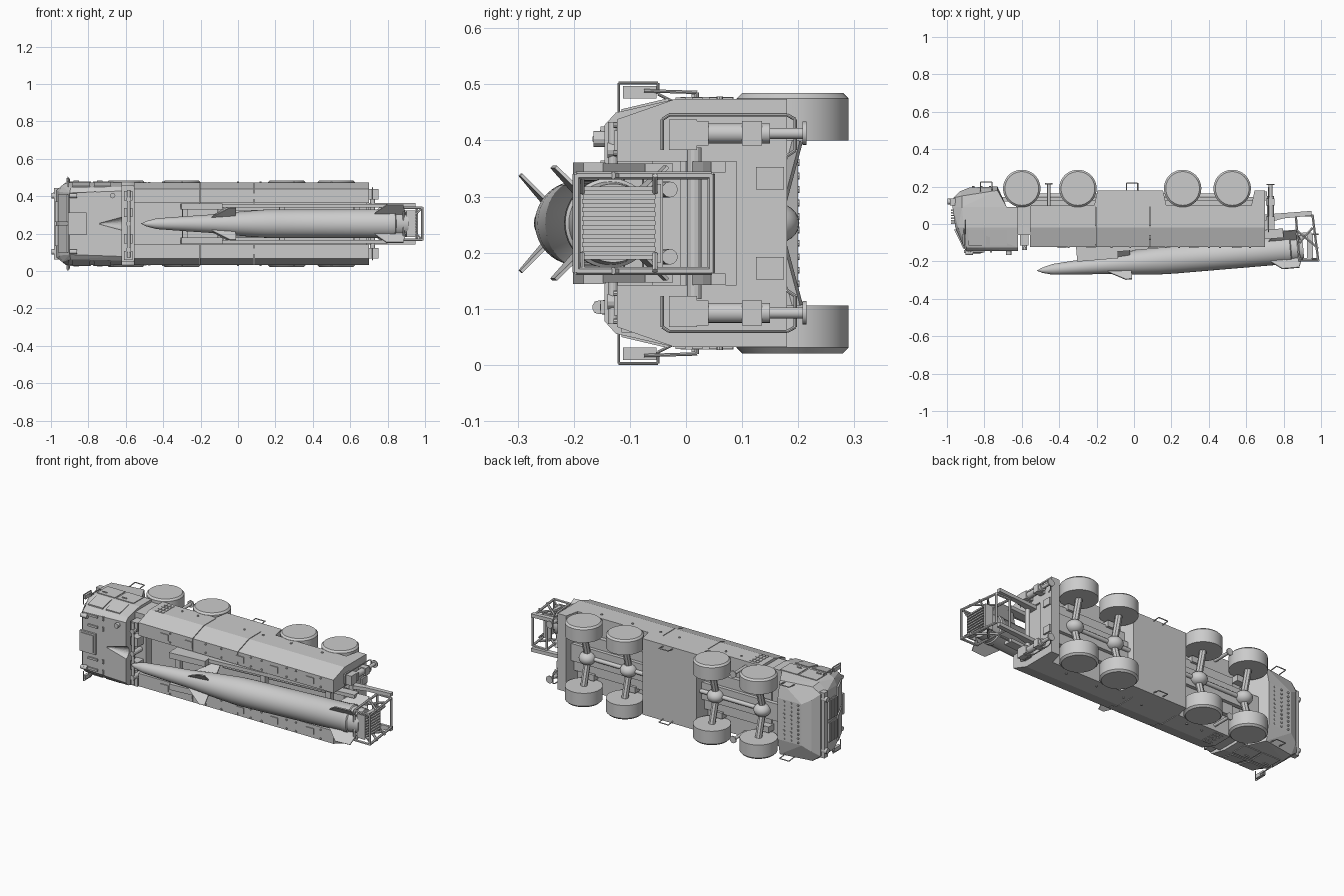
import bpy, bmesh, math
from mathutils import Vector, Matrix

if "Cube" in bpy.data.objects:
    bpy.data.objects.remove(bpy.data.objects["Cube"])

C = 0.2525  # centre plane height: the vehicle lies on its side, so z is its lateral axis
ALL = (1, -1)

def box(bm, x0, x1, y0, y1, w0, w1):
    m = Matrix.Translation(((x0+x1)/2, (y0+y1)/2, (w0+w1)/2)) @ Matrix.Diagonal((x1-x0, y1-y0, w1-w0, 1))
    bmesh.ops.create_cube(bm, size=1, matrix=m)

def prism(bm, pts, a, b, axis='w'):
    # axis 'w': profile in (x, y); axis 'x': profile in (y, w)
    f = (lambda p, t: (p[0], p[1], t)) if axis == 'w' else (lambda p, t: (t, p[0], p[1]))
    A = [bm.verts.new(f(p, a)) for p in pts]
    B = [bm.verts.new(f(p, b)) for p in pts]
    bm.faces.new(A)
    bm.faces.new(B)
    for i in range(len(pts)):
        j = (i+1) % len(pts)
        bm.faces.new((A[i], A[j], B[j], B[i]))

def rod(bm, p, q, r, r2=None, n=12):
    p, q = Vector(p), Vector(q)
    m = Matrix.Translation((p+q)/2) @ (q-p).to_track_quat('Z', 'Y').to_matrix().to_4x4()
    bmesh.ops.create_cone(bm, cap_ends=True, segments=n, radius1=r, radius2=r if r2 is None else r2,
                          depth=(q-p).length, matrix=m)

def pipe(bm, pts, r, n=8):
    for p, q in zip(pts, pts[1:]):
        rod(bm, p, q, r, n=n)

def hull(bm, pts):
    v = [bm.verts.new((x, y, s*w)) for x, y, w in pts for s in ALL]
    bmesh.ops.convex_hull(bm, input=v)
    bmesh.ops.dissolve_limit(bm, angle_limit=0.02, verts=bm.verts[:], edges=bm.edges[:])

def finish(bm, name, mirror=False, smooth=False, mat=None):
    if mat:
        bmesh.ops.transform(bm, matrix=mat, verts=bm.verts[:])
    bmesh.ops.recalc_face_normals(bm, faces=bm.faces[:])
    me = bpy.data.meshes.new(name)
    for f in bm.faces:
        f.smooth = smooth
    bm.to_mesh(me)
    bm.free()
    if smooth:
        me.set_sharp_from_angle(angle=math.radians(35))
    ob = bpy.data.objects.new(name, me)
    ob.location.z = C
    bpy.context.collection.objects.link(ob)
    if mirror:
        mod = ob.modifiers.new('mirror', 'MIRROR')
        mod.use_axis = (False, False, True)
    return ob

N = bmesh.new
TILT = Matrix.Translation((-0.52, -0.25, 0)) @ Matrix.Rotation(math.atan2(0.12, 1.42), 4, 'Z')

# Cab: faceted upper shell and lower nose
bm = N()
hull(bm, [(-.90, -.145, .165), (-.62, -.145, .175), (-.895, -.125, .19), (-.62, -.125, .197),
          (-.94, -.02, .205), (-.62, -.02, .221), (-.91, -.02, .221), (-.97, .09, .18),
          (-.92, .09, .221), (-.62, .09, .221), (-.955, -.02, .17)])
cab = finish(bm, 'cab')
bm = N()
hull(bm, [(-.97, .09, .18), (-.92, .09, .221), (-.68, .09, .221), (-.965, .14, .18), (-.92, .15, .215),
          (-.93, .175, .15), (-.73, .18, .215), (-.73, .20, .12), (-.88, .195, .12)])
finish(bm, 'cab_lower_nose')
# Recess in the roof for the missile tip
bm = N()
rod(bm, (-.74, -.145, 0), (-.60, -.152, 0), .003, .042, 24)
cut = finish(bm, 'nose_recess_cutter')
cut.hide_render = True
cut.hide_viewport = True
mod = cab.modifiers.new('recess', 'BOOLEAN')
mod.object = cut
mod.operation = 'DIFFERENCE'

# Cab glass, doors and front panels
bm = N()
prism(bm, [(-.903, -.130), (-.949, -.03), (-.962, -.03), (-.913, -.130)], .008, .155)
for x0, x1 in ((-.885, -.79), (-.77, -.68)):
    prism(bm, [(-.115, .196), (-.03, .215), (-.03, .223), (-.115, .203)], x0, x1, 'x')
finish(bm, 'cab_windows', True)
bm = N()
for x0, x1 in ((-.90, -.785), (-.775, -.665)):
    box(bm, x0, x1, -.01, .085, .215, .225)
    box(bm, x0+.02, x0+.05, .01, .016, .22, .230)
for i in range(6):
    box(bm, -.978, -.94, .0+i*.014, .007+i*.014, .01, .12)
box(bm, -.985, -.94, .10, .135, .0, .19)
finish(bm, 'cab_doors_and_grille', True)
bm = N()
box(bm, -.91, -.81, -.156, -.14, -.06, .06)
box(bm, -.90, -.82, -.160, -.14, -.05, .05)
for w in (-.15, -.09, .1, .16):
    box(bm, -.86, -.80, -.153, -.14, w-.006, w+.006)
    box(bm, -.77, -.76, -.152, -.14, w-.012, w+.012)
rod(bm, (-.67, -.14, .15), (-.67, -.165, .15), .014)
finish(bm, 'roof_hatch_and_fittings')
bm = N()
rod(bm, (-.95, .12, .15), (-.998, .12, .15), .018, .015, 20)
rod(bm, (-.88, -.14, .15), (-.88, -.163, .15), .014, .01, 16)
rod(bm, (-.90, -.155, .15), (-.86, -.155, .15), .012, n=16)
finish(bm, 'head_lamps', True, True)

# Perforated belly plate studs under the nose
bm = N()
for i in range(3):
    for j in range(5):
        rod(bm, (-.86+i*.045, .19, .012+j*.024), (-.86+i*.045, .202, .012+j*.024), .006, n=8)
finish(bm, 'belly_plate_studs', True)

# Mirrors on bent tubes
bm = N()
pipe(bm, [(-.91, -.02, .215), (-.91, -.05, .23), (-.91, -.05, .25), (-.91, -.12, .25), (-.91, -.12, .195)], .0025)
pipe(bm, [(-.90, .02, .22), (-.90, .02, .233), (-.90, -.075, .236)], .003)
box(bm, -.918, -.902, -.112, -.053, .222, .244)
finish(bm, 'side_mirrors', True)

# Equipment bay between cab and body
bm = N()
box(bm, -.62, -.55, -.06, .10, -.205, .205)
for w in (-.17, -.08, .06, .15):
    box(bm, -.61, -.565, -.115, -.05, w-.025, w+.025)
rod(bm, (-.585, -.13, -.18), (-.585, -.13, .18), .009)
for w in (-.14, .0, .13):
    rod(bm, (-.585, -.05, w), (-.585, -.14, w), .014)
finish(bm, 'equipment_bay')

# Side bodies in three sections, leaving the trough open
bm = N()
sec = [(-.123, .11), (-.123, .185), (-.02, .221), (.10, .221), (.10, .11)]
for x0, x1 in ((-.555, -.207), (-.203, .083), (.087, .70)):
    prism(bm, sec, x0, x1, 'x')
finish(bm, 'side_body', True)
bm = N()
box(bm, -.55, .69, -.01, .125, -.112, .112)
box(bm, -.75, .66, .12, .145, -.05, .05)
finish(bm, 'trough_floor_and_chassis_beam')
bm = N()
prism(bm, [(-.215, .09), (-.195, .18), (.155, .18), (.175, .09)], -.221, .221)
finish(bm, 'middle_underbody')
bm = N()
prism(bm, [(.625, .09), (.645, .18), (.70, .18), (.70, .09)], -.221, .221)
finish(bm, 'rear_underbody')

# Hatches, louvres, bolts and ladders on the body
bm = N()
for x in (-.385, -.23, .1, .32, .55):
    box(bm, x-.025, x+.025, -.128, -.12, .13, .165)
for x in (-.35, -.12, -.02, .17, .24, .40, .46, .62):
    for w in (.125, .175):
        rod(bm, (x, -.12, w), (x, -.129, w), .005, n=8)
for x in (-.515, -.495, -.475):
    for y in (-.01, .02, .05, .075):
        box(bm, x-.007, x+.007, y-.009, y+.009, .215, .224)
for x in (-.40, -.30, .0, .12, .30, .5):
    rod(bm, (x, .06, .215), (x, .06, .226), .006, n=8)
finish(bm, 'body_hatches', True)
bm = N()
for x, y in ((-.79, .175), (-.01, .17)):
    pipe(bm, [(x-.03, y, .21), (x-.03, y+.05, .215), (x+.03, y+.05, .215), (x+.03, y, .21)], .003)
finish(bm, 'boarding_steps', True)

# Wheels, half shafts and differentials
wheels = (-.60, -.30, .26, .525)
bm = N()
for x in wheels:
    rod(bm, (x, .19, .147), (x, .19, .222), .10, n=48)
    rod(bm, (x, .19, .222), (x, .19, .232), .10, .09, n=48)
finish(bm, 'wheels', True, True)
bm = N()
for x in wheels:
    rod(bm, (x, .15, .0), (x, .19, .15), .019, n=8)
    box(bm, x-.03, x+.03, .09, .14, .10, .135)
finish(bm, 'axle_half_shafts', True)
bm = N()
for x in wheels:
    m = Matrix.Translation((x, .155, 0)) @ Matrix.Diagonal((1, 1, .8, 1))
    bmesh.ops.create_uvsphere(bm, u_segments=24, v_segments=12, radius=.047, matrix=m)
for a, b in ((-.6, -.3), (-.3, .26), (.26, .525)):
    rod(bm, (a, .15, 0), (b, .15, 0), .012)
finish(bm, 'differentials_and_drive_shaft', False, True)

# Support jacks
bm = N()
box(bm, .69, .75, -.03, .02, .13, .185)
rod(bm, (.73, -.02, .16), (.73, .15, .16), .018, n=16)
box(bm, .705, .752, .02, .04, .138, .182)
box(bm, .705, .752, .10, .135, .138, .182)
rod(bm, (.73, .14, .16), (.73, .21, .16), .01, n=16)
rod(bm, (.73, .208, .16), (.73, .215, .16), .021, n=16)
rod(bm, (-.455, .09, .19), (-.455, .215, .19), .009, n=16)
rod(bm, (-.455, .212, .19), (-.455, .22, .19), .02, n=16)
finish(bm, 'support_jacks', True, True)
bm = N()
pipe(bm, [(.72, .18, .12), (.72, .195, .13), (.72, .195, .185), (.72, .18, .193), (.72, -.03, .193),
          (.72, -.042, .185), (.72, -.042, .13)], .003)
for y in (.145, ):
    box(bm, .69, .71, y-.02, y+.03, .06, .10)
finish(bm, 'jack_guard_rails', True)

# Missile: lathed body with two sets of diagonal fins
bm = N()
prof = [(0, 0), (.03, .014), (.075, .026), (.09, .029), (.24, .040), (.36, .048), (.50, .062), (.66, .075),
        (.74, .077), (1.33, .077), (1.335, .080), (1.36, .080), (1.365, .074), (1.43, .070), (1.43, 0)]
vs = [bm.verts.new((t, r, 0)) for t, r in prof]
es = [bm.edges.new(p) for p in zip(vs, vs[1:])]
bmesh.ops.spin(bm, geom=vs+es, cent=(0, 0, 0), axis=(1, 0, 0), angle=2*math.pi, steps=48)
bmesh.ops.remove_doubles(bm, verts=bm.verts[:], dist=1e-5)
finish(bm, 'missile', False, True, TILT)
for name, pts in (('missile_mid_fins', [(.36, .04), (.47, .122), (.505, .122), (.505, .05)]),
                  ('missile_tail_fins', [(1.24, .07), (1.31, .142), (1.40, .142), (1.42, .065)])):
    bm = N()
    for k in range(4):
        old = set(bm.verts)
        prism(bm, pts, -.003, .003)
        bmesh.ops.rotate(bm, verts=[v for v in bm.verts if v not in old], cent=(0, 0, 0),
                         matrix=Matrix.Rotation(math.pi/4+k*math.pi/2, 3, 'X'))
    finish(bm, name, mat=TILT)

# Tilted launch cradle beside the missile
bm = N()
box(bm, .22, 1.33, .065, .115, .086, .106)
box(bm, .22, .44, .03, .07, .075, .108)
for t in (.23, .42, .75, 1.15):
    box(bm, t, t+.03, .075, .11, .0, .095)
rod(bm, (.5, .125, .06), (1.15, .125, .06), .014)
finish(bm, 'launch_cradle', True, mat=TILT)

# Launch table at the rear: open frame, slatted deflector and pivot arms
bm = N()
ring = [(-.195, .885, .985), (.045, .865, .955)]
(y0, a0, b0), (y1, a1, b1) = ring
for p, q in (((a0, y0), (a1, y1)), ((b0, y0), (b1, y1)), ((a0, y0), (b0, y0)), ((a1, y1), (b1, y1)),
             ((a0, -.10), (b1, -.02)), ((a1, -.03), (b0, -.13))):
    rod(bm, (*p, .085), (*q, .085), .007, n=6)
for x, y in ((a0, y0), (b0, y0), (a1, y1), (b1, y1)):
    rod(bm, (x, y, 0), (x, y, .088), .007, n=6)
for y in (-.185, -.055):
    rod(bm, (b0-.03, y, .055), (b0, y, .085), .005, n=6)
prism(bm, [(.69, .0), (.69, .05), (.95, .07), (.95, .045), (.80, .03)], .09, .11)
rod(bm, (.72, .015, 0), (.72, .015, .135), .013)
finish(bm, 'launch_table_frame', True)
bm = N()
box(bm, .925, .945, -.185, -.05, -.065, .065)
for i in range(8):
    box(bm, .94, .957, -.185, -.055, -.058+i*.0155, -.050+i*.0155)
box(bm, .90, .95, -.19, -.183, -.07, .07)
box(bm, .90, .95, -.055, -.045, -.07, .07)
finish(bm, 'blast_deflector')
